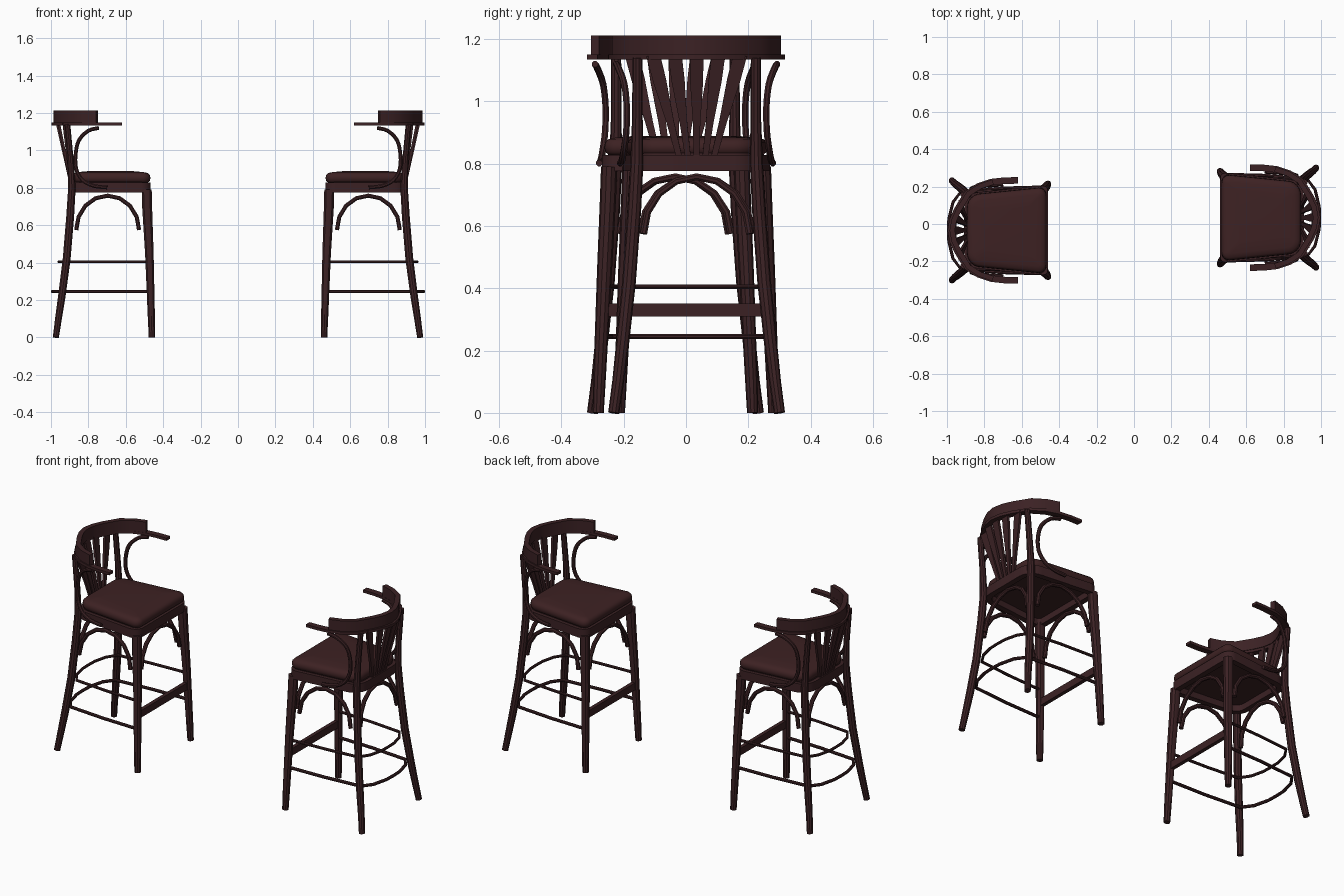
import bpy, bmesh, math
from mathutils import Vector

if "Cube" in bpy.data.objects:
    bpy.data.objects.remove(bpy.data.objects["Cube"])

def material(name, col):
    m = bpy.data.materials.new(name)
    m.diffuse_color = (*col, 1)
    m.use_nodes = True
    m.node_tree.nodes["Principled BSDF"].inputs["Base Color"].default_value = m.diffuse_color
    return m

WOOD = material("dark wood", (0.044, 0.0155, 0.0175))
PAD = material("seat leather", (0.047, 0.0155, 0.0165))
X, Y, Z = Vector((1, 0, 0)), Vector((0, 1, 0)), Vector((0, 0, 1))
OFF = 0.034  # sideways offset of each stool

def finish(bm, name, mat, angle=35):
    # one mesh, placed twice: the second stool is turned to face the first
    bmesh.ops.recalc_face_normals(bm, faces=bm.faces)
    me = bpy.data.meshes.new(name)
    bm.to_mesh(me)
    bm.free()
    me.materials.append(mat)
    me.shade_smooth()
    me.set_sharp_from_angle(angle=math.radians(angle))
    for side, y, rot in (("left", -OFF, 0), ("right", OFF, math.pi)):
        ob = bpy.data.objects.new(f"{name}_{side}", me)
        ob.location.y = y
        ob.rotation_euler.z = rot
        bpy.context.collection.objects.link(ob)

def round_profile(n=10):
    return [(math.cos(2 * math.pi * (i + .5) / n), math.sin(2 * math.pi * (i + .5) / n)) for i in range(n)]

RECT = [(-1, -1), (1, -1), (1, 1), (-1, 1)]

def spline(pts, steps=3):
    p = [Vector(q) for q in pts]
    p = [2 * p[0] - p[1]] + p + [2 * p[-1] - p[-2]]
    out = []
    for i in range(1, len(p) - 2):
        a, b, c, d = p[i - 1:i + 3]
        for k in range(steps):
            t = k / steps
            out.append(.5 * (2 * b + (c - a) * t + (2 * a - 5 * b + 4 * c - d) * t * t
                             + (3 * b - a - 3 * c + d) * t ** 3))
    return out + [p[-2]]

def sweep(bm, path, sizes, ref, prof, closed=False):
    # sizes: one (side, ref) half-size pair, or one pair per path point
    path = [Vector(p) for p in path]
    n = len(path)
    if not isinstance(sizes, list):
        sizes = [sizes] * n
    rings = []
    for i, p in enumerate(path):
        if closed:
            t = (path[(i + 1) % n] - path[i - 1]).normalized()
        else:
            t = (path[min(i + 1, n - 1)] - path[max(i - 1, 0)]).normalized()
        s = t.cross(ref).normalized()
        u = s.cross(t)
        rings.append([bm.verts.new(p + s * a * sizes[i][0] + u * b * sizes[i][1]) for a, b in prof])
    m = len(prof)
    for i in range(n if closed else n - 1):
        a, b = rings[i], rings[(i + 1) % n]
        for j in range(m):
            bm.faces.new((a[j], a[(j + 1) % m], b[(j + 1) % m], b[j]))
    if not closed:
        bm.faces.new(rings[0])
        bm.faces.new(rings[-1])

def part(name, path, sizes, ref, prof=None, pair=False, closed=False):
    bm = bmesh.new()
    prof = prof or round_profile()
    sweep(bm, path, sizes, ref, prof, closed)
    if pair:
        sweep(bm, [(p[0], -p[1], p[2]) for p in path], sizes, ref, prof, closed)
    finish(bm, name, WOOD)

def both(half):
    # mirror a half path that starts on the centre line
    return [(x, -y, z) for x, y, z in reversed(half[1:])] + list(half)

# legs: the rear ones run on upwards as back posts
part("front_leg", [(-.460, .248, 0), (-.463, .244, .1), (-.474, .228, .45), (-.486, .216, .7), (-.488, .213, .79)],
     [(.018, .018), (.02, .02), (.024, .024), (.028, .026), (.028, .026)], Y, pair=True)
part("rear_leg", [(-.974, .266, 0), (-.96, .252, .1), (-.942, .238, .22), (-.916, .217, .42), (-.897, .2, .65),
                  (-.888, .192, .8), (-.895, .19, .95), (-.912, .19, 1.14)],
     [(.017, .018), (.019, .019), (.021, .021), (.022, .022), (.022, .022), (.021, .021), (.017, .017), (.016, .016)],
     Y, pair=True)

# seat outline: trapezoid with rounded corners
def outline(inset, z, seg=6):
    pts = []
    for cx, cy, r, a0 in ((-.467, .236, .05, 0), (-.908, .205, .085, 90),
                          (-.908, -.205, .085, 180), (-.467, -.236, .05, 270)):
        sx, sy = (1 if cx > -.7 else -1), (1 if cy > 0 else -1)
        ox, oy = cx - sx * r, cy - sy * r
        rr = max(r - inset, .012)
        d = max(inset - (r - .012), 0)
        for k in range(seg + 1):
            a = math.radians(a0 + 90 * k / seg)
            pts.append((ox - sx * d + rr * math.cos(a), oy - sy * d + rr * math.sin(a), z))
    return pts

part("seat_frame", outline(.016, .802), (.016, .026), Z, RECT, closed=True)

def loft(name, layers, mat, dx=0):
    bm = bmesh.new()
    rings = [[bm.verts.new((x + dx, y, z)) for x, y, z in outline(i, h)] for i, h in layers]
    m = len(rings[0])
    for a, b in zip(rings, rings[1:]):
        for j in range(m):
            bm.faces.new((a[j], a[(j + 1) % m], b[(j + 1) % m], b[j]))
    bm.faces.new(rings[0])
    bm.faces.new(rings[-1])
    finish(bm, name, mat, 50)

loft("seat_board", [(.02, .812), (.02, .834)], WOOD)
loft("seat_cushion", [(.022, .828), (.012, .837), (.008, .852), (.011, .868), (.022, .879), (.045, .884), (.1, .889)], PAD, .007)

# bent arches under the seat
def arch(hw, top=.758, low=.575, n=8):
    return [(hw * math.cos(math.pi * k / n), low + (top - low) * math.sin(math.pi * k / n)) for k in range(n + 1)]

R8 = round_profile(8)
part("side_arch", [(-.697 + a, .205 + (.758 - z) * .06, z) for a, z in arch(.168)], (.012, .012), Y, R8, pair=True)
part("front_arch", [(-.49 + (.758 - z) * .03, a, z) for a, z in arch(.178)], (.012, .012), X, R8)
part("rear_arch", [(-.882 - (.758 - z) * .08, a, z) for a, z in arch(.17)], (.012, .012), X, R8)

# footrest board and two bent stretcher hoops
part("footrest", [(-.47, -.225, .33), (-.47, .225, .33)], (.011, .021), Z, RECT)
part("lower_hoop", both([(-.992, 0, .245), (-.99, .06, .245), (-.968, .15, .245), (-.925, .208, .245), (-.70, .226, .245), (-.48, .232, .245)]),
     (.009, .009), Z, R8)
part("upper_hoop", both([(-.957, 0, .405), (-.955, .06, .405), (-.937, .135, .405), (-.898, .194, .405), (-.70, .212, .405), (-.485, .222, .405)]),
     (.008, .008), Z, R8)

# flat arm hoop and the tall crest rail on top of it
bend = [(-.98, 0), (-.970, .055), (-.945, .11), (-.893, .195), (-.83, .236), (-.762, .258)]
arm = [(x, y, 1.142) for x, y in bend] + [(-.69, .266, 1.142), (-.62, .267, 1.142)]
part("arm_hoop", both(arm), (.0175, .008), Z, RECT)
part("crest_rail", both([(x + .008, y, 1.18) for x, y in bend]), (.014, .032), Z, RECT)

# S-shaped brackets between arms and seat
s_path = spline([(-.745, .258, 1.12), (-.80, .25, 1.105), (-.85, .232, 1.055), (-.868, .224, .98),
                 (-.865, .226, .90), (-.83, .234, .84), (-.77, .24, .81), (-.70, .245, .802)])
part("arm_bracket", s_path, (.011, .011), Y, R8, pair=True)

# fan of tapering back splats
bm = bmesh.new()
for k in range(-2, 3):
    tx = -.968 + .009 * k * k
    top, low = Vector((tx, .07 * k, 1.15)), Vector((-.893, .027 * k, .815))
    pts = [low.lerp(top, f) for f in (0, .35, .75, 1)]
    sweep(bm, pts, [(.007, .009), (.007, .012), (.007, .021), (.007, .022)], Y, RECT)
finish(bm, "back_splats", WOOD)
